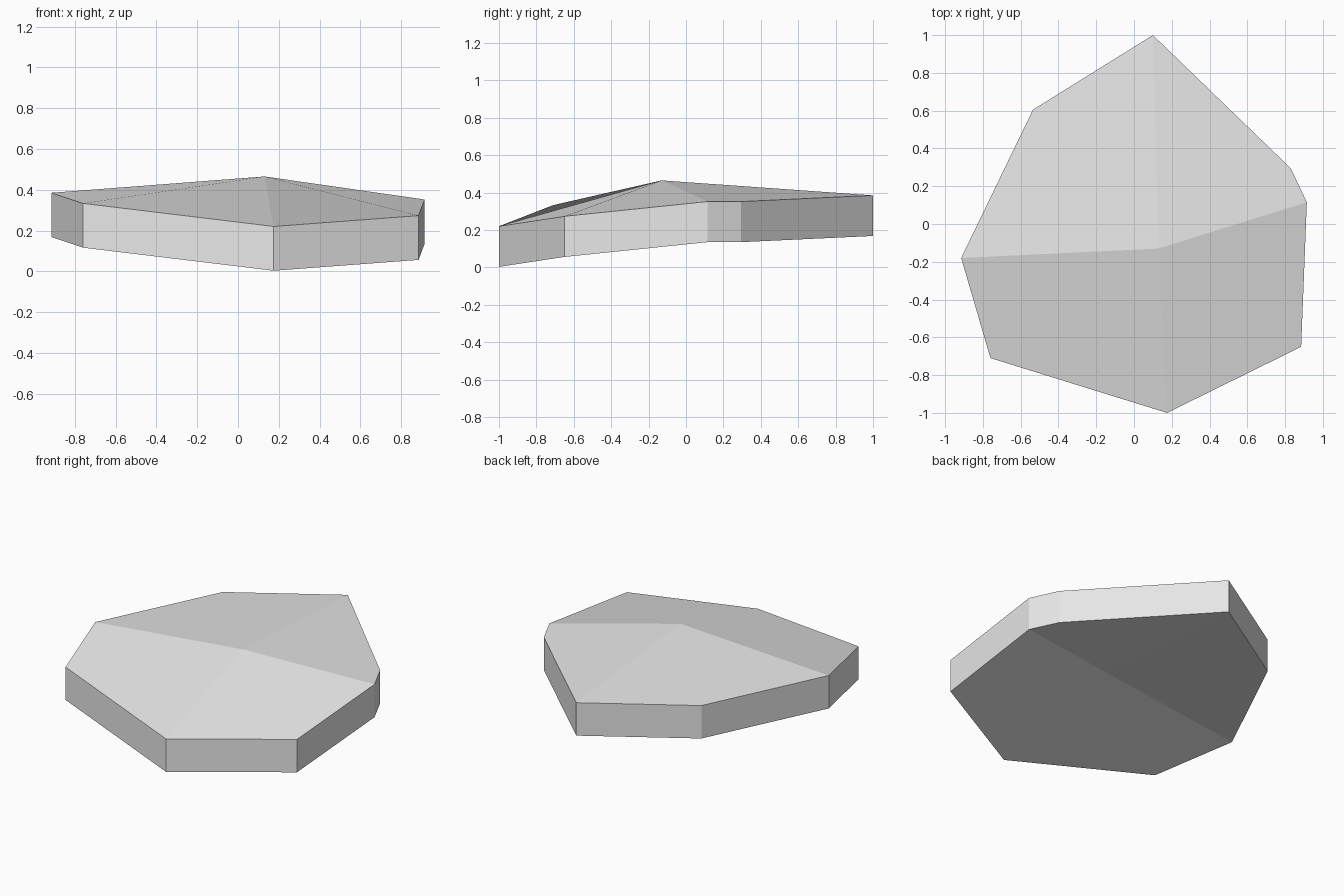
import bpy
import bmesh

cube = bpy.data.objects.get("Cube")
if cube:
    bpy.data.objects.remove(cube, do_unlink=True)

# Single stone colour
grey = bpy.data.materials.new("light_grey_stone")
grey.use_nodes = True
colour = (0.8, 0.8, 0.8, 1.0)
grey.diffuse_color = colour
grey.node_tree.nodes["Principled BSDF"].inputs["Base Color"].default_value = colour

# Upper rim, counter-clockwise from the back point, and the raised centre
RIM = [
    (0.10, 1.00, 0.385), (-0.535, 0.605, 0.385),
    (-0.915, -0.18, 0.385), (-0.76, -0.71, 0.333),
    (0.175, -1.00, 0.22), (0.885, -0.65, 0.273),
    (0.915, 0.115, 0.352), (0.83, 0.295, 0.352),
]
PEAK = (0.13, -0.13, 0.465)
THICKNESS = 0.217

bm = bmesh.new()


def make_layer(drop):
    """Rim vertices and centre vertex, lowered by drop."""
    points = [bm.verts.new((x, y, max(z - drop, 0))) for x, y, z in RIM + [PEAK]]
    return points[:-1], points[-1]


top, top_peak = make_layer(0)
low, low_peak = make_layer(THICKNESS)
count = len(RIM)

# Four facets above and four matching facets below
for i in range(0, count, 2):
    a, b, c = i, i + 1, (i + 2) % count
    bm.faces.new((top_peak, top[a], top[b], top[c]))
    bm.faces.new((low_peak, low[c], low[b], low[a]))

# Upright side walls
for i in range(count):
    j = (i + 1) % count
    bm.faces.new((top[i], low[i], low[j], top[j]))

mesh = bpy.data.meshes.new("stone_slab")
bm.to_mesh(mesh)
bm.free()
mesh.materials.append(grey)
slab = bpy.data.objects.new("stone_slab", mesh)
bpy.context.collection.objects.link(slab)
